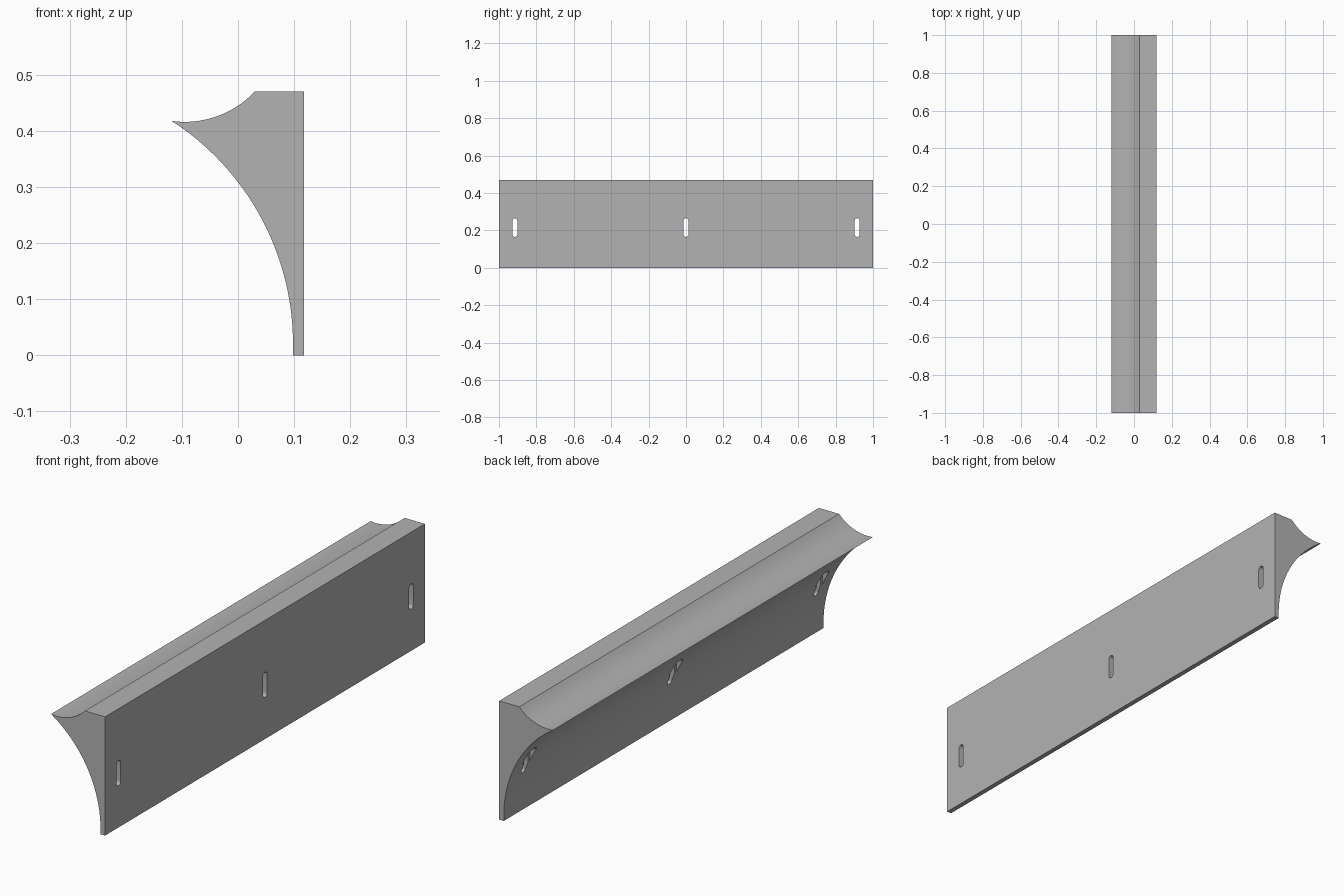
import bpy, bmesh
from math import sin, cos, radians, pi, asin

cube = bpy.data.objects.get("Cube")
if cube:
    bpy.data.objects.remove(cube, do_unlink=True)

grey = bpy.data.materials.new("plain_grey")
grey.use_nodes = True
colour = (0.45, 0.45, 0.45, 1)
grey.diffuse_color = colour
grey.node_tree.nodes["Principled BSDF"].inputs["Base Color"].default_value = colour


def arc(cx, cy, r, start, end, n):
    """Points along a circular arc, angles in radians."""
    return [(cx + r * cos(start + (end - start) * i / n),
             cy + r * sin(start + (end - start) * i / n)) for i in range(n + 1)]


def prism(name, base, offset):
    """Extrude a closed loop of 3D points by an offset."""
    bm = bmesh.new()
    face = bm.faces.new([bm.verts.new(p) for p in base])
    top = bmesh.ops.extrude_face_region(bm, geom=[face])["geom"]
    bmesh.ops.translate(bm, vec=offset,
                        verts=[v for v in top if isinstance(v, bmesh.types.BMVert)])
    bmesh.ops.recalc_face_normals(bm, faces=bm.faces)
    mesh = bpy.data.meshes.new(name)
    bm.to_mesh(mesh)
    bm.free()
    mesh.materials.append(grey)
    obj = bpy.data.objects.new(name, mesh)
    bpy.context.collection.objects.link(obj)
    return obj


# Moulding: concave underside, pointed lip, shallow cove on top
under = arc(-0.376, 0.02, 0.474, 0, asin(0.398 / 0.474), 40)
cove = arc(-0.095, 0.587, 0.171, radians(-97.7), radians(-43.1), 20)
profile = [(0.118, 0), (0.098, 0)] + under + cove[1:-1] + [(0.03, 0.47), (0.118, 0.47)]
rail = prism("cove_rail", [(x, -1, z) for x, z in profile], (0, 2, 0))


# Slots: narrow through hole with a wider recess on the curved side
def slot_cutter(name, y, radius, x_start, x_end):
    half = 0.037
    loop = (arc(y, 0.215 + half, radius, 0, pi, 12)
            + arc(y, 0.215 - half, radius, pi, 2 * pi, 12))
    cutter = prism(name, [(x_start, a, b) for a, b in loop], (x_end - x_start, 0, 0))
    cutter.hide_render = True
    cutter.hide_viewport = True
    cut = rail.modifiers.new(name, 'BOOLEAN')
    cut.operation = 'DIFFERENCE'
    cut.solver = 'EXACT'
    cut.object = cutter


for label, y in (("front", -0.915), ("middle", 0), ("rear", 0.915)):
    slot_cutter(label + "_slot_cutter", y, 0.013, -0.3, 0.3)
    slot_cutter(label + "_recess_cutter", y, 0.025, -0.3, 0.06)

# Apply the cuts, then smooth the curved faces
bpy.context.view_layer.objects.active = rail
rail.select_set(True)
for mod in list(rail.modifiers):
    bpy.ops.object.modifier_apply(modifier=mod.name)
for obj in [o for o in bpy.data.objects if o.name.endswith("_cutter")]:
    bpy.data.objects.remove(obj, do_unlink=True)
bpy.ops.object.shade_smooth_by_angle(angle=radians(30))
